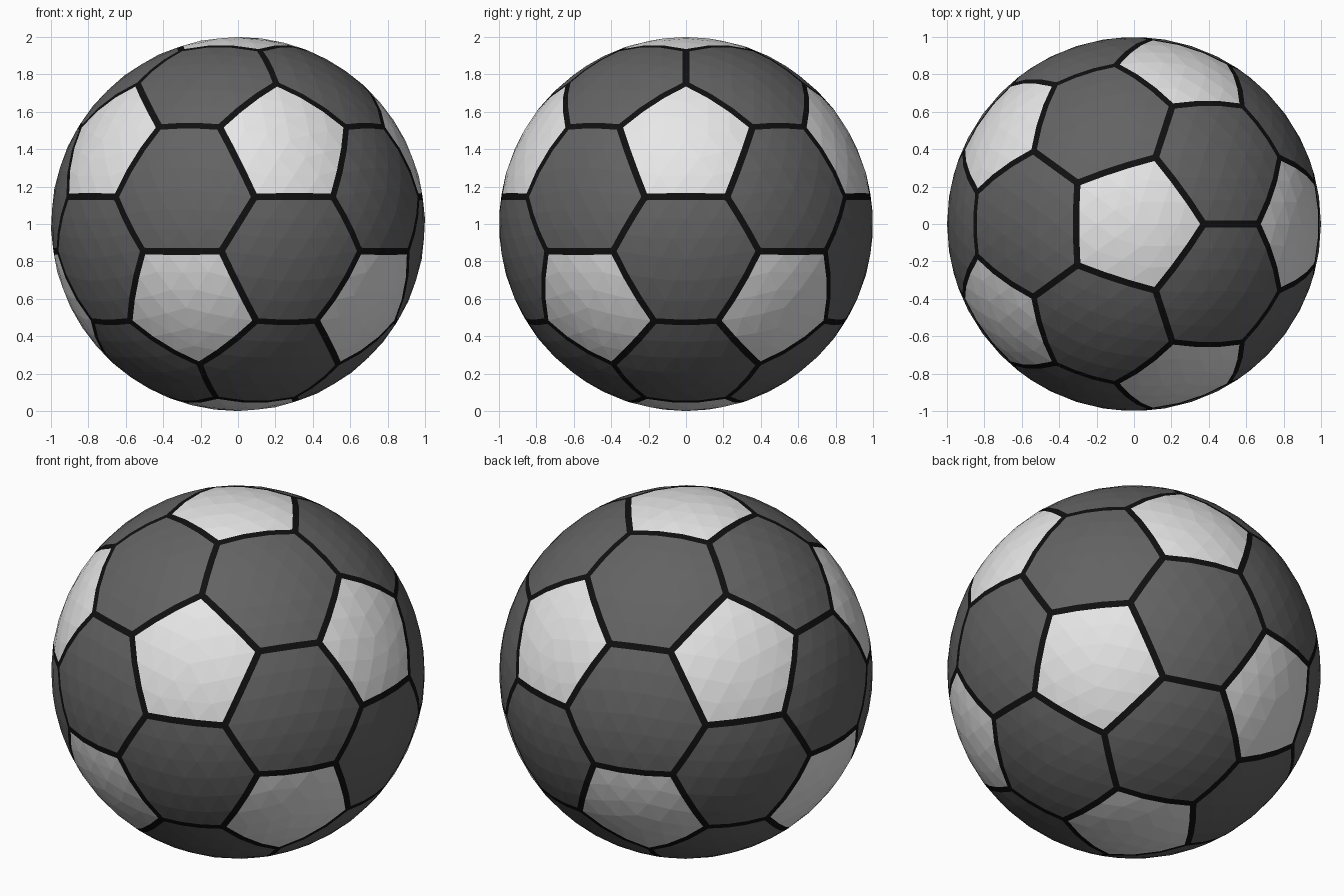
import bpy
import bmesh
from mathutils import Vector

cube = bpy.data.objects.get("Cube")
if cube:
    bpy.data.objects.remove(cube)


def make_material(name, grey):
    colour = (grey, grey, grey, 1.0)
    mat = bpy.data.materials.new(name)
    mat.use_nodes = True
    mat.diffuse_color = colour
    shader = next(n for n in mat.node_tree.nodes if n.type == "BSDF_PRINCIPLED")
    shader.inputs["Base Color"].default_value = colour
    return mat


WHITE, GREY, SEAM = range(3)
TRUNCATION = 36.1    # percent of each edge, sets the pentagon size
SEAM_HALF = 0.016    # half the seam width on the flat solid
CUTS = 2             # extra points along each panel edge

# Truncated icosahedron: cut every corner into a pentagon
bm = bmesh.new()
bmesh.ops.create_icosphere(bm, subdivisions=1, radius=1.0)
bmesh.ops.bevel(bm, geom=list(bm.verts), offset=TRUNCATION, offset_type="PERCENT",
                segments=1, profile=0.5, affect="VERTICES", clamp_overlap=False)

# White pentagons and grey hexagons
for face in bm.faces:
    face.material_index = WHITE if len(face.verts) == 5 else GREY

# Black seams around every panel
panels = list(bm.faces)
rim = bmesh.ops.inset_individual(bm, faces=panels, thickness=SEAM_HALF, depth=0.0,
                                 use_even_offset=True)
for face in rim["faces"]:
    face.material_index = SEAM

# Divide each panel into a fan of triangles, then refine along its edges
bmesh.ops.poke(bm, faces=[f for f in bm.faces if f.material_index != SEAM])
long_edges = [e for e in bm.edges if e.calc_length() > 0.1]
bmesh.ops.subdivide_edges(bm, edges=long_edges, cuts=CUTS, use_grid_fill=True)

# Puff the solid out to a ball resting on the ground
for vert in bm.verts:
    vert.co = vert.co.normalized() + Vector((0, 0, 1))
bmesh.ops.recalc_face_normals(bm, faces=list(bm.faces))

mesh = bpy.data.meshes.new("ball")
bm.to_mesh(mesh)
bm.free()
for mat in (make_material("white panel", 0.8),
            make_material("dark grey panel", 0.125),
            make_material("black seam", 0.005)):
    mesh.materials.append(mat)
ball = bpy.data.objects.new("ball", mesh)
bpy.context.collection.objects.link(ball)
